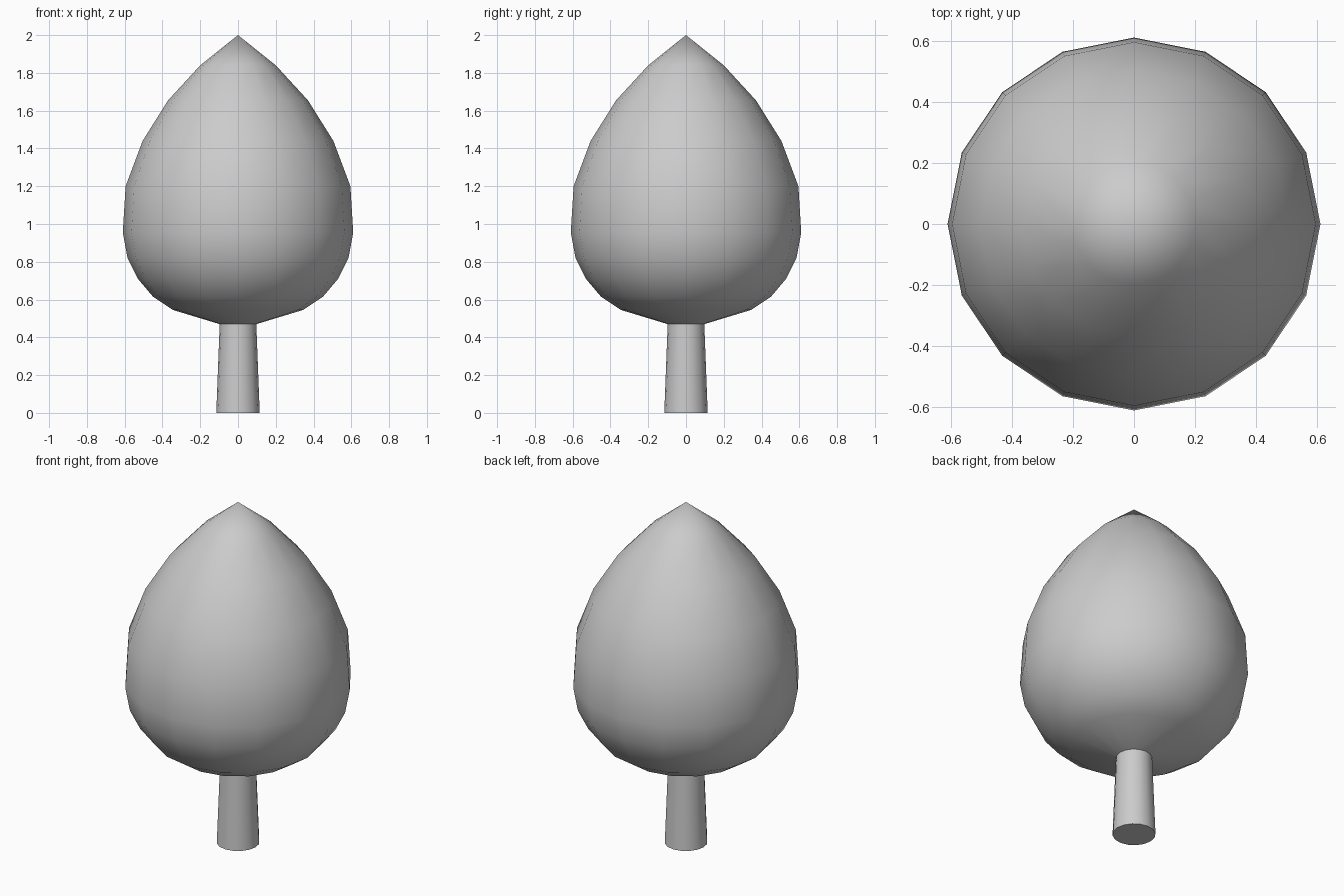
import bpy
import bmesh
from math import cos, sin, pi, radians

cube = bpy.data.objects.get("Cube")
if cube:
    bpy.data.objects.remove(cube, do_unlink=True)

SIDES = 16

grey = bpy.data.materials.new("light_grey")
grey.use_nodes = True
colour = (0.6, 0.6, 0.6, 1)
grey.diffuse_color = colour
grey.node_tree.nodes["Principled BSDF"].inputs["Base Color"].default_value = colour


def lathe(name, profile, cap_bottom=False):
    """Spin a bottom-to-top (radius, height) profile round the z axis."""
    bm = bmesh.new()
    rings = []
    for r, z in profile:
        if r == 0:
            rings.append([bm.verts.new((0, 0, z))] * SIDES)
        else:
            rings.append([bm.verts.new((r * cos(2 * pi * i / SIDES), r * sin(2 * pi * i / SIDES), z))
                          for i in range(SIDES)])
    for low, high in zip(rings, rings[1:]):
        for i in range(SIDES):
            j = (i + 1) % SIDES
            corners = dict.fromkeys((low[i], low[j], high[j], high[i]))
            bm.faces.new(list(corners))
    if cap_bottom:
        bm.faces.new(rings[0][::-1])
    bmesh.ops.recalc_face_normals(bm, faces=bm.faces)
    mesh = bpy.data.meshes.new(name)
    bm.to_mesh(mesh)
    bm.free()
    mesh.materials.append(grey)
    obj = bpy.data.objects.new(name, mesh)
    bpy.context.collection.objects.link(obj)
    bpy.ops.object.select_all(action="DESELECT")
    obj.select_set(True)
    bpy.context.view_layer.objects.active = obj
    bpy.ops.object.shade_smooth_by_angle(angle=radians(40))
    return obj


# Tapered trunk, ending where the foliage begins
lathe("trunk", [(0.115, 0), (0.097, 0.47)], cap_bottom=True)

# Teardrop foliage, rounded below and pointed above
lathe("foliage", [(0.097, 0.47), (0.345, 0.545), (0.45, 0.615), (0.53, 0.71), (0.585, 0.82),
                  (0.61, 0.955), (0.595, 1.2), (0.505, 1.44), (0.37, 1.655), (0.2, 1.84), (0, 2)])
